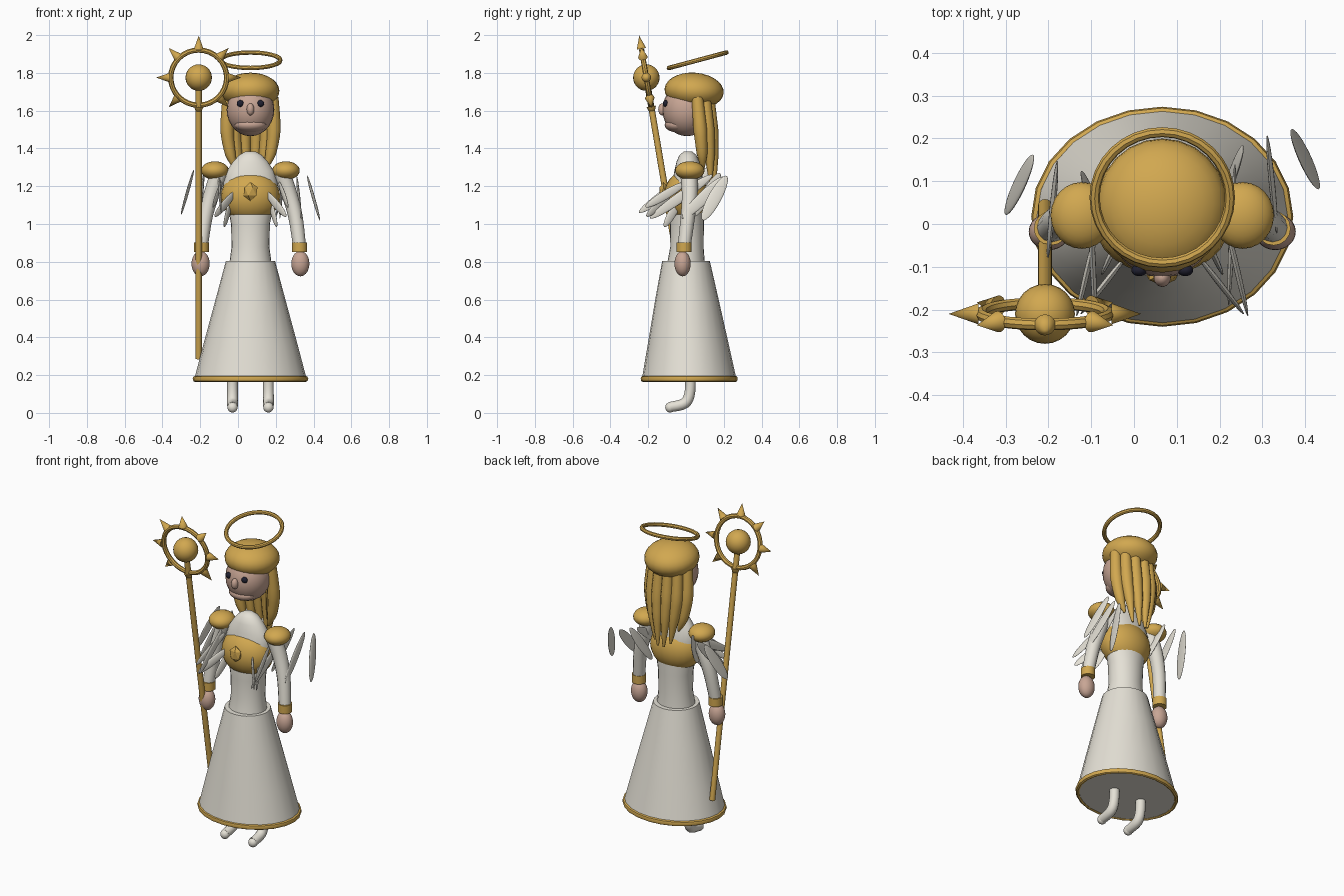
import bpy, bmesh, math
from mathutils import Vector, Matrix

if "Cube" in bpy.data.objects:
    bpy.data.objects.remove(bpy.data.objects["Cube"], do_unlink=True)

CX = 0.066  # body axis


def material(name, rgb):
    m = bpy.data.materials.new(name)
    m.use_nodes = True
    m.diffuse_color = (*rgb, 1)
    m.node_tree.nodes["Principled BSDF"].inputs["Base Color"].default_value = (*rgb, 1)
    return m


GOLD = material("gold", (0.64, 0.39, 0.08))
WHITE = material("warm white", (0.78, 0.75, 0.67))
SKIN = material("skin", (0.58, 0.38, 0.30))
DARK = material("eye dark", (0.015, 0.015, 0.03))


def finish(bm, name, mat, matrix=Matrix(), smooth=True):
    bmesh.ops.transform(bm, matrix=matrix, verts=bm.verts)
    bmesh.ops.recalc_face_normals(bm, faces=bm.faces)
    me = bpy.data.meshes.new(name)
    bm.to_mesh(me)
    bm.free()
    me.materials.append(mat)
    ob = bpy.data.objects.new(name, me)
    bpy.context.collection.objects.link(ob)
    if smooth:
        bpy.ops.object.select_all(action="DESELECT")
        ob.select_set(True)
        bpy.context.view_layer.objects.active = ob
        bpy.ops.object.shade_smooth_by_angle(angle=math.radians(40))
    return ob


def ellipsoid(name, mat, loc, size, rot=Matrix()):
    bm = bmesh.new()
    bmesh.ops.create_uvsphere(bm, u_segments=24, v_segments=14, radius=1)
    return finish(bm, name, mat, Matrix.Translation(loc) @ rot @ Matrix.Diagonal((*size, 1)))


def loft(name, mat, rings, n=24):
    """Stack of elliptical rings (z, centre y, radius x, radius y), capped."""
    bm = bmesh.new()
    rows = []
    for z, cy, rx, ry in rings:
        angles = [math.tau * i / n for i in range(n)]
        rows.append([bm.verts.new((CX + rx * math.cos(a), cy + ry * math.sin(a), z)) for a in angles])
    for lo, hi in zip(rows, rows[1:]):
        for i in range(n):
            j = (i + 1) % n
            bm.faces.new((lo[i], lo[j], hi[j], hi[i]))
    bm.faces.new(rows[0])
    bm.faces.new(rows[-1])
    return finish(bm, name, mat)


def torus(name, mat, major, minor, matrix, n=32, m=8):
    bm = bmesh.new()
    rows = []
    for i in range(n):
        turn = Matrix.Rotation(math.tau * i / n, 3, "Z")
        ring = [(major + minor * math.cos(math.tau * k / m), 0, minor * math.sin(math.tau * k / m)) for k in range(m)]
        rows.append([bm.verts.new(turn @ Vector(p)) for p in ring])
    for i in range(n):
        for k in range(m):
            a, b, k2 = rows[i], rows[(i + 1) % n], (k + 1) % m
            bm.faces.new((a[k], b[k], b[k2], a[k2]))
    return finish(bm, name, mat, matrix)


def tube(name, mat, path):
    """Smooth tube through (point, radius) pairs."""
    bm = bmesh.new()
    pts = [Vector(p) for p, _ in path]
    radii = [r for _, r in path]
    fine, steps, n, rows = [], 4, 12, []
    for i in range(len(pts) - 1):
        a, b = pts[i], pts[i + 1]
        before = pts[i - 1] if i else a
        after = pts[min(i + 2, len(pts) - 1)]
        for s in range(steps):
            t = s / steps
            p = a + 0.5 * t * ((b - before) + t * (2 * before - 5 * a + 4 * b - after + t * (3 * a - before - 3 * b + after)))
            fine.append((p, radii[i] * (1 - t) + radii[i + 1] * t))
    fine.append((pts[-1], radii[-1]))
    for i, (p, r) in enumerate(fine):
        d = fine[min(i + 1, len(fine) - 1)][0] - fine[max(i - 1, 0)][0]
        u = d.cross(Vector((1, 0, 0))).normalized()
        v = d.cross(u).normalized()
        angles = [math.tau * k / n for k in range(n)]
        rows.append([bm.verts.new(p + r * (u * math.cos(a) + v * math.sin(a))) for a in angles])
    for lo, hi in zip(rows, rows[1:]):
        for k in range(n):
            bm.faces.new((lo[k], lo[(k + 1) % n], hi[(k + 1) % n], hi[k]))
    bm.faces.new(rows[0])
    bm.faces.new(rows[-1])
    return finish(bm, name, mat)


def cone(name, mat, r1, r2, depth, matrix, n=16):
    bm = bmesh.new()
    bmesh.ops.create_cone(bm, cap_ends=True, segments=n, radius1=r1, radius2=r2, depth=depth)
    return finish(bm, name, mat, matrix)


def feather(name, a, b, width, normal):
    """Thin leaf-shaped blade from a to b."""
    a, b = Vector(a), Vector(b)
    d = (b - a).normalized()
    nrm = (normal - d * normal.dot(d)).normalized()
    rot = Matrix((nrm, d.cross(nrm), d)).transposed().to_4x4()
    ellipsoid(name, WHITE, (a + b) / 2, (0.007, width, (b - a).length / 2), rot)


# Robe
loft("skirt", WHITE, [(0.17, 0.017, 0.30, 0.252), (0.36, 0.012, 0.25, 0.215),
                      (0.60, 0.005, 0.185, 0.168), (0.805, 0, 0.13, 0.126)])
torus("skirt_hem", GOLD, 1, 0.045, Matrix.Translation((CX, 0.017, 0.18)) @ Matrix.Diagonal((0.293, 0.246, 0.36, 1)), 24)
loft("torso", WHITE, [(0.79, 0, 0.112, 0.1), (0.88, 0.005, 0.1, 0.088), (1.0, 0.005, 0.103, 0.09),
                      (1.12, 0.005, 0.125, 0.09), (1.22, 0.01, 0.145, 0.082), (1.28, 0.01, 0.125, 0.072),
                      (1.33, 0.01, 0.092, 0.06), (1.365, 0.01, 0.06, 0.045), (1.385, 0.01, 0.025, 0.02)])
ellipsoid("breastplate", GOLD, (CX, 0, 1.145), (0.157, 0.118, 0.137))
bm = bmesh.new()
bmesh.ops.create_icosphere(bm, subdivisions=1, radius=1)
finish(bm, "brooch", GOLD, Matrix.Translation((CX, -0.118, 1.172)) @ Matrix.Diagonal((0.042, 0.025, 0.05, 1)), False)

# Head and face
ellipsoid("head", SKIN, (CX, 0.005, 1.605), (0.126, 0.13, 0.14))
ellipsoid("jaw", SKIN, (CX, -0.045, 1.525), (0.085, 0.068, 0.04))
ellipsoid("nose", SKIN, (CX, -0.125, 1.607), (0.02, 0.022, 0.032))
ellipsoid("hair_cap", GOLD, (CX, 0.043, 1.705), (0.153, 0.157, 0.096), Matrix.Rotation(math.radians(-4), 4, "X"))
torus("halo", GOLD, 0.158, 0.012, Matrix.Translation((CX, 0.062, 1.867)) @ Matrix.Rotation(math.radians(15), 4, "X"))

# Paired parts
for s, side in ((1, "left"), (-1, "right")):
    def at(x, y, z):
        return (CX + s * x, y, z)

    ellipsoid(side + "_eye", DARK, at(0.054, -0.108, 1.638), (0.018, 0.014, 0.018))
    ellipsoid(side + "_pauldron", GOLD, at(0.188, 0.02, 1.283), (0.073, 0.078, 0.049))
    tube(side + "_sleeve", WHITE, [(at(0.165, 0.015, 1.27), 0.046), (at(0.205, 0.02, 1.16), 0.042),
                                  (at(0.238, 0.01, 1.04), 0.038), (at(0.26, -0.01, 0.88), 0.034)])
    cone(side + "_cuff", GOLD, 0.04, 0.04, 0.05, Matrix.Translation(at(0.26, -0.01, 0.876)))
    ellipsoid(side + "_hand", SKIN, at(0.264, -0.018, 0.79), (0.048, 0.043, 0.067))
    tube(side + "_leg", WHITE, [(at(0.095, 0.02, 0.24), 0.028), (at(0.095, 0.022, 0.12), 0.028),
                               (at(0.095, -0.005, 0.052), 0.029), (at(0.095, -0.085, 0.031), 0.027)])
    ellipsoid(side + "_toe", WHITE, at(0.095, -0.085, 0.029), (0.027, 0.025, 0.027))

    # Hair locks, hanging down the back
    for k, (x, y, end) in enumerate(((0.118, 0.06, 1.29), (0.08, 0.1, 1.22), (0.03, 0.12, 1.2))):
        tube(f"{side}_hair_lock_{k}", GOLD, [(at(x, y, 1.67), 0.03), (at(x * 1.05, y + 0.015, 1.5), 0.036),
                                            (at(x * 0.9, y + 0.025, 1.37), 0.028), (at(x * 0.65, y + 0.03, end), 0.006)])

    # Wing feathers; the right wing sits lower at the back and higher overall
    dy, dz = (0, 0) if s > 0 else (-0.06, 0.03)
    blades = [((0.30, 0.215, 1.255), (0.368, 0.088, 1.02), 0.035),
              ((0.245, 0.205, 1.25), (0.268, -0.02, 1.03), 0.032),
              ((0.19, 0.18, 1.27), (0.135, 0.04, 1.04), 0.03),
              ((0.17, 0.14, 1.26), (0.155, -0.19, 1.03), 0.028)]
    for k, (a, b, w) in enumerate(blades):
        a, b = [at(p[0], p[1] + dy, p[2] + dz) for p in (a, b)]
        feather(f"{side}_wing_feather_{k}", a, b, w, Vector((1, 0, 0)))
    for k, (a, b) in enumerate((((0.08, -0.07, 1.17), (0.19, -0.21, 1.04)),
                                ((0.15, 0.0, 1.22), (0.20, -0.215, 1.09)),
                                ((0.10, -0.03, 1.13), (0.14, -0.115, 0.985)))):
        a, b = Vector(at(*a)), Vector(at(*b))
        feather(f"{side}_front_feather_{k}", a, b, 0.024, Vector((b.y - a.y, a.x - b.x, 0)))

# Staff: local z runs along the shaft, the origin is the orb
staff = Matrix.Translation((-0.208, -0.21, 1.775)) @ Matrix.Rotation(math.radians(9.6), 4, "X")
cone("staff_shaft", GOLD, 0.0165, 0.0165, 1.51, staff @ Matrix.Translation((0, 0, -0.755)))
ellipsoid("staff_orb", GOLD, staff.translation, (0.07, 0.07, 0.07))
torus("staff_ring", GOLD, 0.148, 0.014, staff @ Matrix.Rotation(math.pi / 2, 4, "X"))
for i in range(8):
    turn = Matrix.Rotation(math.tau * i / 8, 4, "Y")
    cone(f"staff_spike_{i}", GOLD, 0.025, 0, 0.07, staff @ turn @ Matrix.Translation((0, 0, 0.19)))
